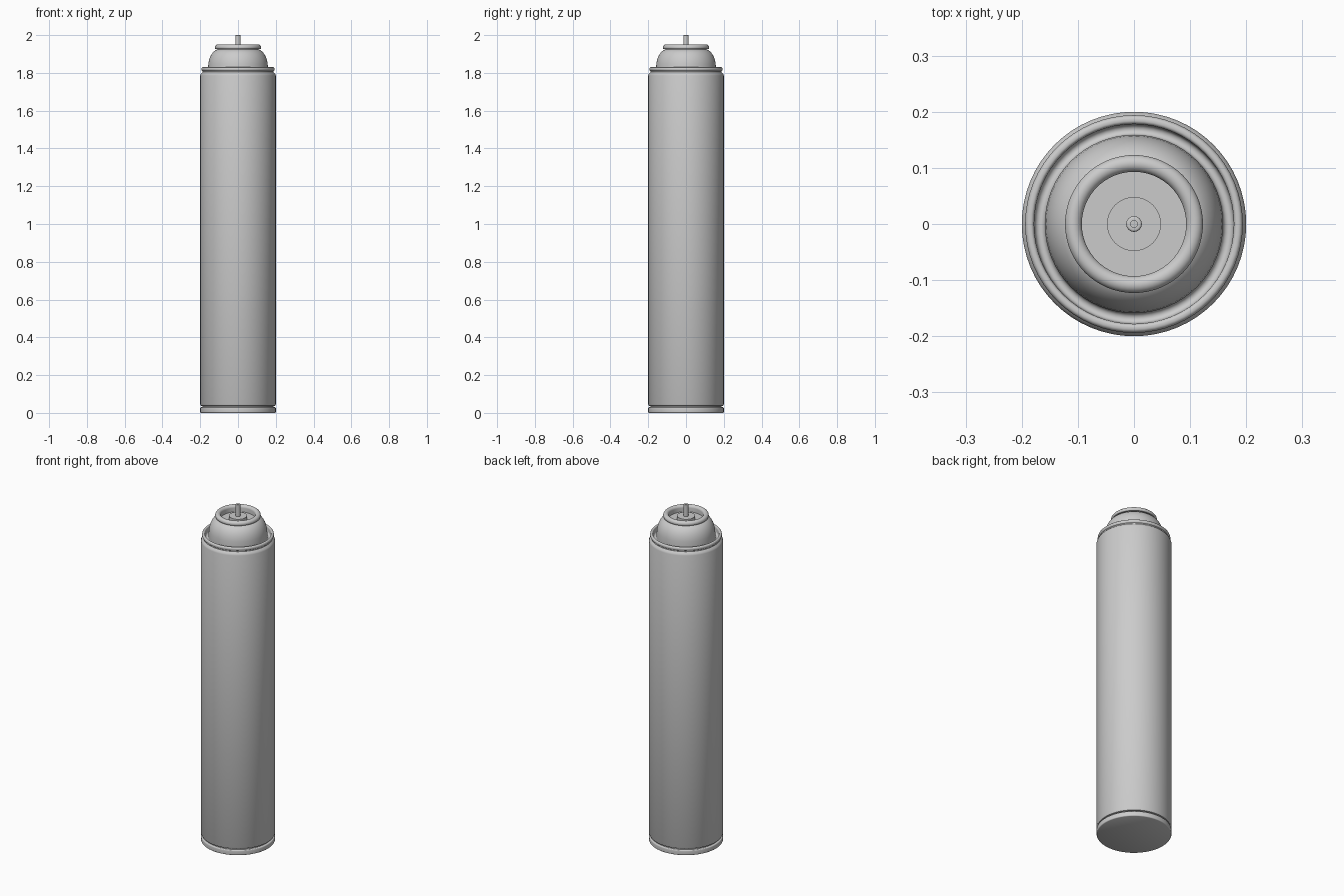
import bpy, math

cube = bpy.data.objects.get("Cube")
if cube:
    bpy.data.objects.remove(cube)

SIDES = 64
metal = bpy.data.materials.new("grey_metal")
metal.use_nodes = True
GREY = (0.6, 0.6, 0.6, 1)
metal.diffuse_color = GREY
metal.node_tree.nodes["Principled BSDF"].inputs["Base Color"].default_value = GREY


def arc(r, z, rad_r, rad_z, start, end, steps=8):
    """Points of an elliptical arc in the (radius, height) plane."""
    angles = [math.radians(start + (end - start) * i / steps) for i in range(steps + 1)]
    return [(r + rad_r * math.cos(a), z + rad_z * math.sin(a)) for a in angles]


def lathe(name, profile, sides=SIDES):
    """Spin a (radius, height) profile round z; zero radius closes to a point."""
    verts, rings, faces = [], [], []
    for r, z in profile:
        n = 1 if r == 0 else sides
        rings.append([len(verts) + i for i in range(n)])
        verts += [(r * math.cos(math.tau * i / sides), r * math.sin(math.tau * i / sides), z)
                  for i in range(n)]
    for a, b in zip(rings, rings[1:]):
        for i in range(sides):
            j = (i + 1) % sides
            face = [a[i % len(a)], a[j % len(a)], b[j % len(b)], b[i % len(b)]]
            faces.append(list(dict.fromkeys(face)))
    mesh = bpy.data.meshes.new(name)
    mesh.from_pydata(verts, [], faces)
    mesh.materials.append(metal)
    obj = bpy.data.objects.new(name, mesh)
    bpy.context.collection.objects.link(obj)
    bpy.ops.object.select_all(action='DESELECT')
    bpy.context.view_layer.objects.active = obj
    obj.select_set(True)
    bpy.ops.object.shade_smooth_by_angle(angle=math.radians(35))
    return obj


# Bottom seam: flat base with a rolled edge
lathe("bottom_rim", [(0, 0), (0.196, 0)] + arc(0.195, 0.006, 0.005, 0.006, -60, 0, 4)
      + arc(0.195, 0.024, 0.005, 0.006, 0, 90, 4) + [(0.188, 0.03)])

# Main cylinder, necked in at both ends
lathe("body", [(0.188, 0.028), (0.188, 0.036), (0.196, 0.038), (0.2, 0.046),
               (0.2, 1.786), (0.197, 1.795), (0.188, 1.804), (0.188, 1.815)])

# Rolled top seam, with the trough inside it
lathe("top_rim", [(0.187, 1.808)] + arc(0.187, 1.82, 0.007, 0.01, -90, 90)
      + arc(0.184, 1.822, 0.006, 0.008, 90, 180, 5)
      + [(0.177, 1.805)] + arc(0.168, 1.805, 0.009, 0.009, 0, -180) + [(0.159, 1.82)])

# Domed shoulder
lathe("dome", [(0.159, 1.805), (0.159, 1.825)] + arc(0.1, 1.83, 0.058, 0.095, 5, 80, 12)
      + [(0.108, 1.93)])

# Rolled lip and the recessed valve cup
lathe("valve_cup", [(0.106, 1.926), (0.119, 1.926)]
      + arc(0.108, 1.935, 0.015, 0.015, -30, 180, 14)
      + [(0.093, 1.912), (0.048, 1.912), (0.048, 1.932), (0.0, 1.932)])

# Hollow stem
lathe("stem", [(0.014, 1.93), (0.014, 1.996)] + arc(0.01, 1.996, 0.004, 0.004, 0, 90, 4)
      + [(0.006, 2.0), (0.006, 1.97), (0, 1.97)], 24)
